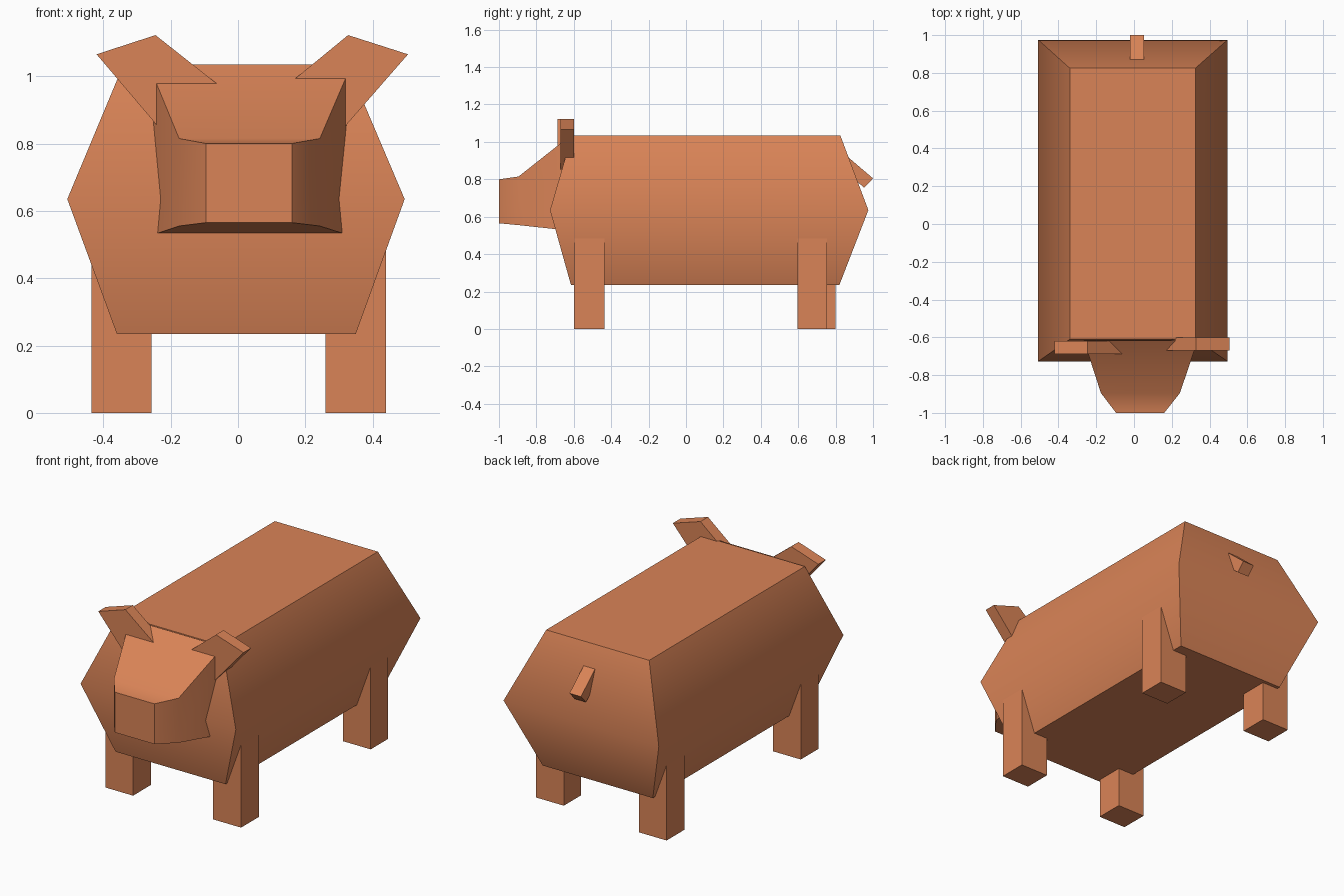
import bpy, bmesh
import math

if "Cube" in bpy.data.objects:
    bpy.data.objects.remove(bpy.data.objects["Cube"])

skin = bpy.data.materials.new("warm orange skin")
skin.diffuse_color = (0.70, 0.23, 0.095, 1)
skin.use_nodes = True
skin.node_tree.nodes["Principled BSDF"].inputs["Base Color"].default_value = skin.diffuse_color


def loft(name, rings):
    """Join rings of equal point count with quads and cap both ends."""
    bm = bmesh.new()
    loops = [[bm.verts.new(p) for p in ring] for ring in rings]
    n = len(loops[0])
    for a, b in zip(loops, loops[1:]):
        for i in range(n):
            j = (i + 1) % n
            bm.faces.new((a[i], a[j], b[j], b[i]))
    bm.faces.new(loops[0])
    bm.faces.new(loops[-1])
    bmesh.ops.recalc_face_normals(bm, faces=bm.faces)
    me = bpy.data.meshes.new(name)
    bm.to_mesh(me)
    bm.free()
    me.materials.append(skin)
    ob = bpy.data.objects.new(name, me)
    bpy.context.collection.objects.link(ob)
    bpy.ops.object.select_all(action='DESELECT')
    ob.select_set(True)
    bpy.context.view_layer.objects.active = ob
    bpy.ops.object.shade_smooth_by_angle(angle=math.radians(45))
    return ob


def flat_ring(x0, x1, y0, y1, z):
    return [(x0, y0, z), (x1, y0, z), (x1, y1, z), (x0, y1, z)]


def upright_ring(x0, x1, z0, z1, y):
    return [(x0, y, z0), (x1, y, z0), (x1, y, z1), (x0, y, z1)]


# body: widest at mid height, chamfered to top and belly
loft("body", [
    flat_ring(-0.36, 0.35, -0.615, 0.82, 0.235),
    flat_ring(-0.507, 0.495, -0.727, 0.975, 0.635),
    flat_ring(-0.34, 0.325, -0.61, 0.825, 1.035)])

# head: blunt snout widening back into the body
loft("head", [
    upright_ring(-0.095, 0.16, 0.565, 0.80, -1.0),
    upright_ring(-0.175, 0.243, 0.555, 0.815, -0.895),
    upright_ring(-0.265, 0.337, 0.525, 1.034, -0.618)])

# legs: straight posts sunk into the belly
for name, x0, x1, y0, y1, top in (
        ("front_leg_left", -0.435, -0.257, -0.60, -0.437, 0.46),
        ("front_leg_right", 0.26, 0.44, -0.60, -0.437, 0.49),
        ("back_leg_left", -0.435, -0.257, 0.635, 0.80, 0.46),
        ("back_leg_right", 0.26, 0.44, 0.595, 0.755, 0.49)):
    loft(name, [flat_ring(x0, x1, y0, y1, z) for z in (0, top)])

# ears: tilted slabs
for name, outline, y0, y1 in (
        ("ear_left", [(-0.42, 1.065), (-0.245, 1.122), (-0.03, 0.952), (-0.20, 0.806)], -0.688, -0.62),
        ("ear_right", [(0.505, 1.065), (0.327, 1.122), (0.12, 0.952), (0.27, 0.796)], -0.67, -0.60)):
    loft(name, [[(x, y, z) for x, z in outline] for y in (y0, y1)])

# tail: short stub pointing down and back
tail = [(1.0, 0.805), (0.953, 0.755), (0.80, 0.885), (0.845, 0.937)]
loft("tail", [[(x, y, z) for y, z in tail] for x in (-0.022, 0.052)])
